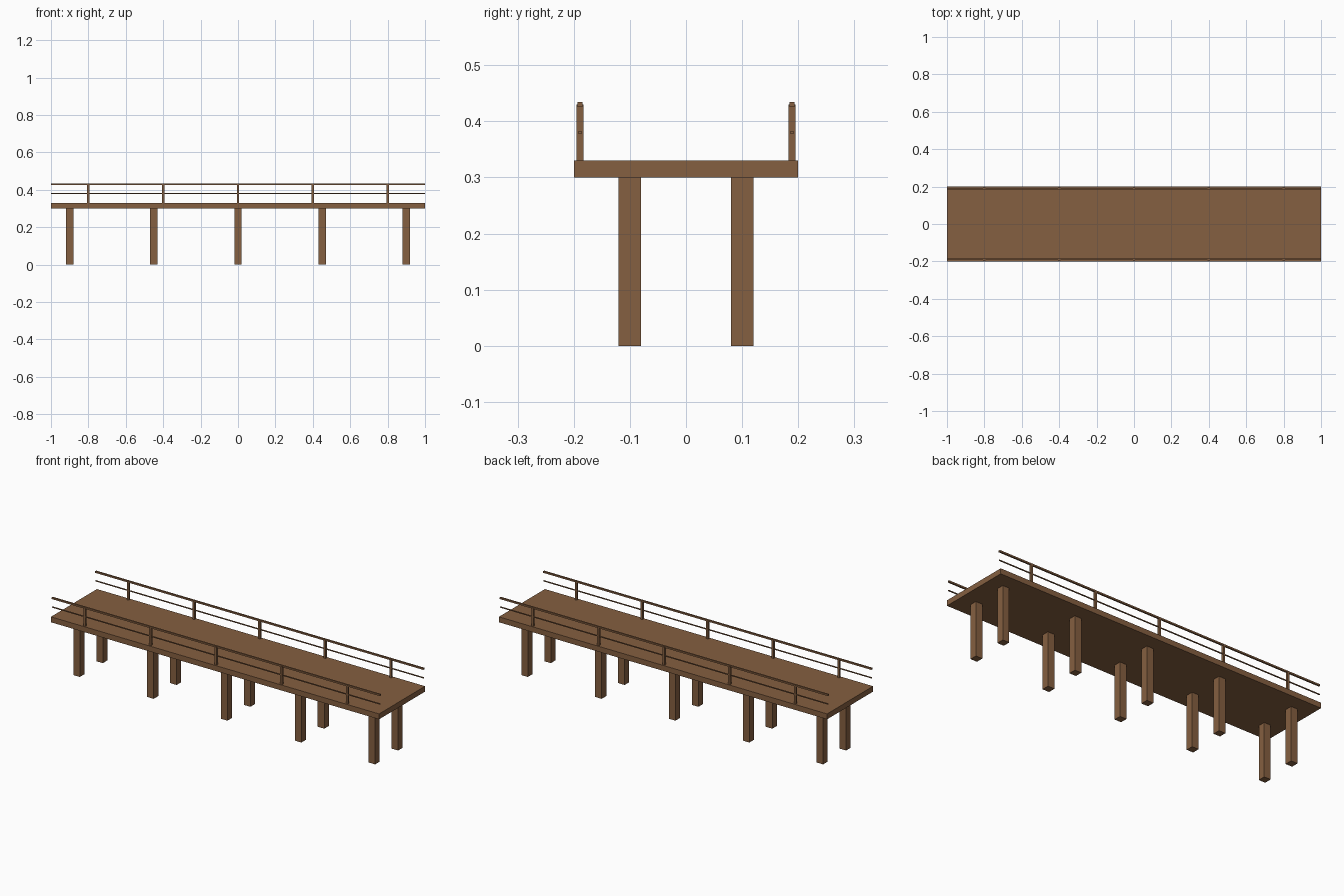
import bpy

if "Cube" in bpy.data.objects:
    bpy.data.objects.remove(bpy.data.objects["Cube"])

wood = bpy.data.materials.new("brown wood")
wood.diffuse_color = (0.235, 0.115, 0.052, 1)
wood.use_nodes = True
wood.node_tree.nodes["Principled BSDF"].inputs["Base Color"].default_value = wood.diffuse_color


def box(name, center, size):
    bpy.ops.mesh.primitive_cube_add(size=1, location=center)
    ob = bpy.context.object
    ob.name = name
    ob.scale = size
    bpy.ops.object.transform_apply(location=False, rotation=False, scale=True)
    ob.data.materials.append(wood)
    return ob


# Deck
box("deck", (0, 0, 0.315), (2, 0.4, 0.03))

for side, s in (("front", -1), ("back", 1)):
    # Support legs
    for i in range(5):
        box(f"{side}_leg", (-0.9 + 0.45 * i, s * 0.1, 0.15), (0.04, 0.04, 0.3))
    # Railing posts
    y = s * 0.189
    for i in range(5):
        box(f"{side}_railing_post", (-0.8 + 0.4 * i, y, 0.38), (0.012, 0.012, 0.1))
    # Hand rail and thin middle rail
    box(f"{side}_hand_rail", (0, y, 0.43), (2, 0.009, 0.009))
    box(f"{side}_middle_rail", (0, y, 0.38), (2, 0.005, 0.005))
